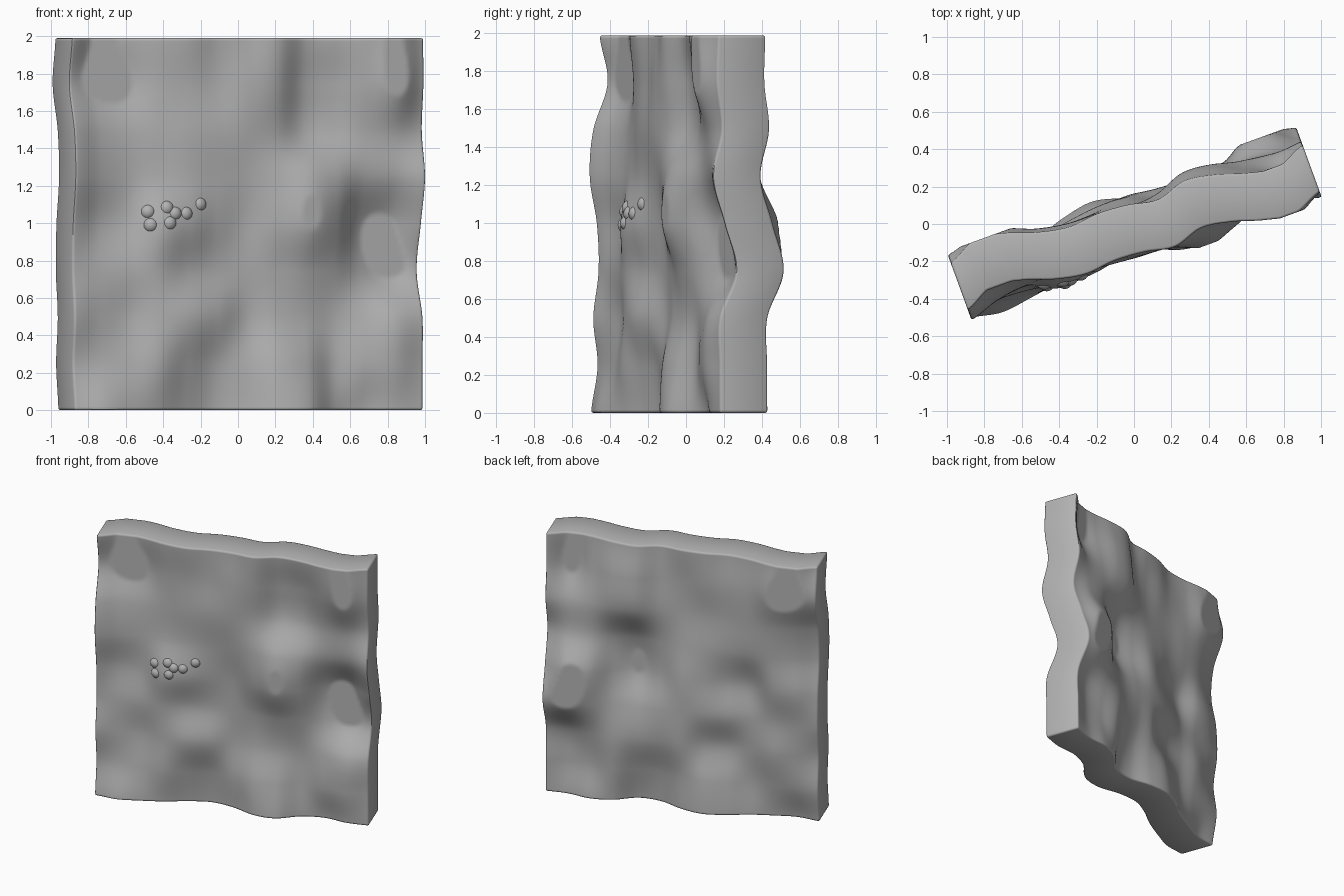
import bpy, bmesh, math

if "Cube" in bpy.data.objects:
    bpy.data.objects.remove(bpy.data.objects["Cube"])

HALF, HEIGHT, THICK, N = 0.992, 1.99, 0.268, 120
TURN = math.radians(20)

# Wave offsets in hundredths: rows run from top to bottom, columns left to right
WAVES = [
    [0.5, 8, 5.5, 0, -3, -1.5, -2.5, -5.5, -1, -3.5, -8.5, -11, -4.5],
    [5, 9, 8, 2, -1, -1.5, -4, -4, 2.5, 1, -6, -12, -5],
    [-3, 2, 3.5, 1.5, -1.5, -3, -4, -2.5, 2.5, 2, -1.5, -4, -2.5],
    [-5, 0, 2, 0.5, -1, -1, -2, -5.5, -8.5, -6, -1.5, -2.5, -7.5],
    [-1, 3, 2, -5, -4, 0, 1, -5.5, -11, -5.5, 6, 8.5, -1],
    [0, 0.5, -0.5, -2.5, 0, 2, 2, -0.5, -3, -1, 5, 8.5, 5.5],
    [-3, 0, 1, -3, -4.5, -2, 2, 0, 0, 1.5, -1, -4.5, -3.5],
    [-0.5, -1, -2, -4, 0, 3, 0, -5.5, -5, 0.5, -3, -6, -3.5],
    [-4, -7, -5, -2, 3, 5.5, 1, -7.5, -9, -1, 1, -3, -3.5],
]


def cubic(values, t):
    """Smooth curve through evenly spaced values, t from 0 to 1."""
    last = len(values) - 1
    t = min(max(t, 0), 1) * last
    i = min(int(t), last - 1)
    t -= i
    a, b, c, d = (values[min(max(i + k, 0), last)] for k in (-1, 0, 1, 2))
    return b + 0.5 * t * (c - a + t * (2*a - 5*b + 4*c - d + t * (3*(b - c) + d - a)))


def wave(u, z):
    """Front-to-back offset, cut flat at the highest and lowest places."""
    rows = [cubic(row, (u / HALF + 1) / 2) for row in WAVES]
    return min(max(cubic(rows, 1 - z / HEIGHT) / 100, -0.105), 0.07)


stone = bpy.data.materials.new("plain_grey")
stone.diffuse_color = (0.45, 0.45, 0.45, 1)
stone.use_nodes = True
stone.node_tree.nodes["Principled BSDF"].inputs["Base Color"].default_value = stone.diffuse_color


def finish(name, bm):
    mesh = bpy.data.meshes.new(name)
    bm.to_mesh(mesh)
    bm.free()
    mesh.materials.append(stone)
    obj = bpy.data.objects.new(name, mesh)
    bpy.context.collection.objects.link(obj)
    obj.rotation_euler.z = TURN
    bpy.context.view_layer.objects.active = obj
    obj.select_set(True)
    bpy.ops.object.shade_smooth_by_angle(angle=math.radians(50))
    obj.select_set(False)
    return obj


# Wavy slab: one fine sheet, extruded straight back
bm = bmesh.new()
bmesh.ops.create_grid(bm, x_segments=N, y_segments=N, size=1)
for v in bm.verts:
    u, z = v.co.x * HALF, (v.co.y + 1) / 2 * HEIGHT
    v.co = (u, wave(u, z) - THICK / 2, z)
ret = bmesh.ops.extrude_face_region(bm, geom=bm.faces[:], use_keep_orig=True)
for v in ret["geom"]:
    if isinstance(v, bmesh.types.BMVert):
        v.co.y += THICK
bmesh.ops.recalc_face_normals(bm, faces=bm.faces[:])

# Narrow rounded rim
rim = [e for e in bm.edges if len(e.link_faces) == 2 and e.calc_face_angle(0) > math.radians(50)]
bmesh.ops.bevel(bm, geom=rim, offset=0.012, segments=2, profile=0.5, affect='EDGES')
finish("wavy_slab", bm)

# Cluster of low rounded pebbles, mostly sunk into the front
bm = bmesh.new()
for x, z in [(-.47, 1.06), (-.38, 1.08), (-.34, 1.05), (-.28, 1.05),
             (-.20, 1.10), (-.46, 0.99), (-.37, 1.0)]:
    u = (x - 0.055) / math.cos(TURN)
    ret = bmesh.ops.create_uvsphere(bm, u_segments=20, v_segments=12, radius=0.042)
    for v in ret["verts"]:
        v.co.x += u
        v.co.y += wave(u, z) - THICK / 2 + 0.027
        v.co.z += z
finish("front_pebbles", bm)
